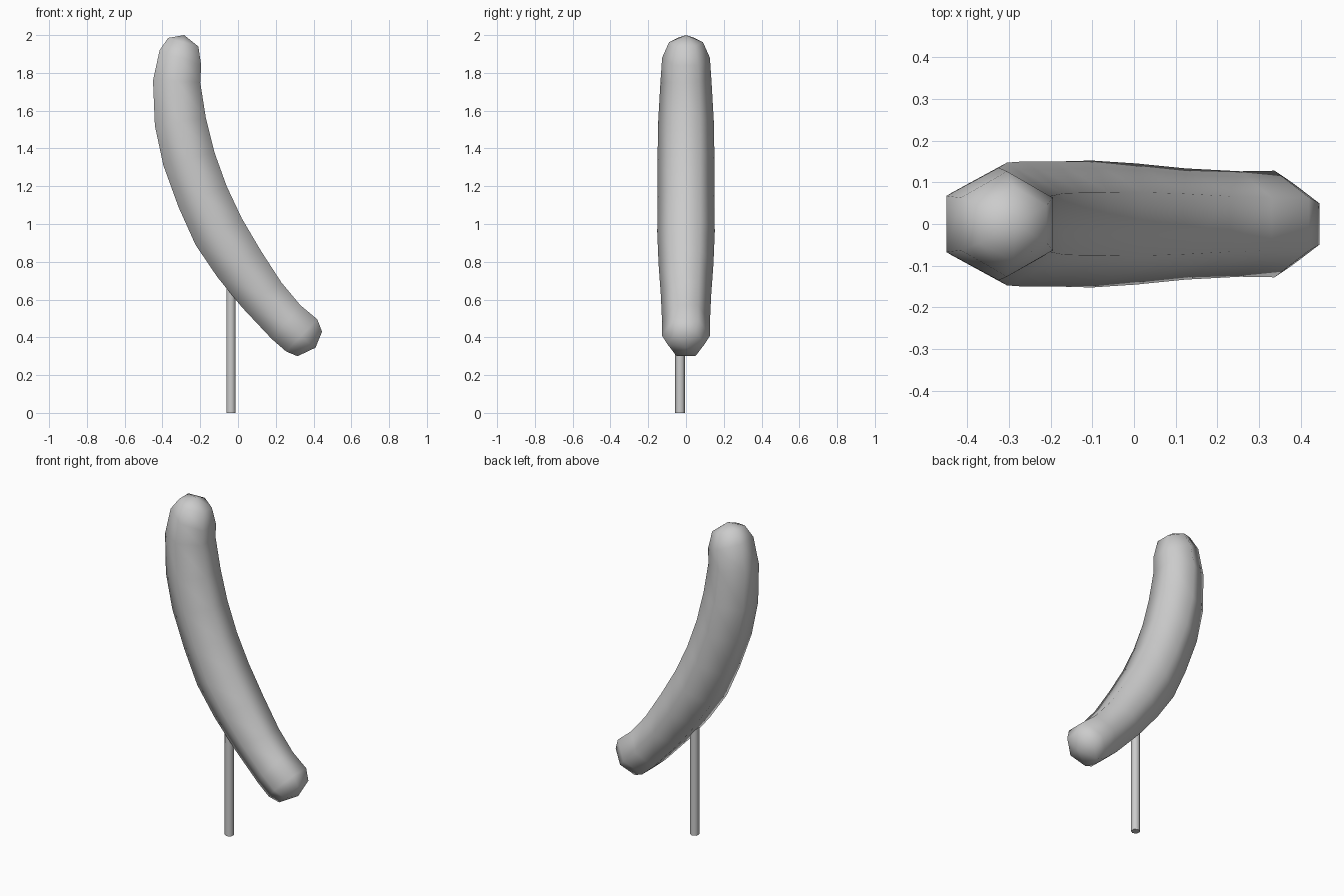
import bpy, bmesh, math
from mathutils import Vector

default = bpy.data.objects.get("Cube")
if default:
    bpy.data.objects.remove(default, do_unlink=True)

grey = bpy.data.materials.new("plain grey")
grey.use_nodes = True
colour = (0.6, 0.6, 0.6, 1)
grey.diffuse_color = colour
grey.node_tree.nodes["Principled BSDF"].inputs["Base Color"].default_value = colour

SIDES = 6


def finish(name, bm):
    """Turn a bmesh into a smooth shaded grey object."""
    bmesh.ops.recalc_face_normals(bm, faces=bm.faces)
    mesh = bpy.data.meshes.new(name)
    bm.to_mesh(mesh)
    bm.free()
    mesh.materials.append(grey)
    mesh.shade_smooth()
    obj = bpy.data.objects.new(name, mesh)
    bpy.context.scene.collection.objects.link(obj)
    return obj


def sausage(name, top, rings, bottom):
    """Loft six-sided rings, each spanning from its outer to its inner edge."""
    bm = bmesh.new()
    loops = []
    for ox, oz, ix, iz in rings:
        outer, inner = Vector((ox, 0, oz)), Vector((ix, 0, iz))
        centre, span = (outer + inner) / 2, inner - outer
        radius = span.length * 0.54
        loop = []
        for i in range(SIDES):
            angle = math.tau * (i + 0.5) / SIDES
            across = span / math.sqrt(3) * math.cos(angle)
            along = Vector((0, radius * math.sin(angle), 0))
            loop.append(bm.verts.new(centre + across + along))
        loops.append(loop)
    for a, b in zip(loops, loops[1:]):
        for i in range(SIDES):
            j = (i + 1) % SIDES
            bm.faces.new((a[i], a[j], b[j], b[i]))
    # Pointed ends
    for loop, tip in ((loops[0], top), (loops[-1], bottom)):
        pole = bm.verts.new((tip[0], 0, tip[1]))
        for i in range(SIDES):
            bm.faces.new((loop[i], loop[(i + 1) % SIDES], pole))
    return finish(name, bm)


# Curved body: outer x, z then inner x, z for each ring
body_rings = [
    (-0.37, 1.985, -0.21, 1.94),
    (-0.415, 1.92, -0.195, 1.84),
    (-0.45, 1.76, -0.2, 1.75),
    (-0.44, 1.52, -0.17, 1.56),
    (-0.395, 1.31, -0.125, 1.38),
    (-0.315, 1.09, -0.06, 1.2),
    (-0.225, 0.89, 0.02, 1.03),
    (-0.11, 0.72, 0.12, 0.86),
    (0.02, 0.56, 0.23, 0.69),
    (0.18, 0.39, 0.33, 0.57),
    (0.255, 0.325, 0.42, 0.495),
    (0.315, 0.3, 0.445, 0.43),
]
sausage("sausage_body", (-0.285, 2.0), body_rings, (0.41, 0.345))

# Thin stick running up into the body
bm = bmesh.new()
bmesh.ops.create_cone(bm, cap_ends=True, segments=SIDES, radius1=0.0265,
                      radius2=0.0265, depth=0.8)
bmesh.ops.translate(bm, verts=bm.verts, vec=(-0.037, -0.031, 0.4))
stick = finish("stick", bm)
for polygon in stick.data.polygons:
    polygon.use_smooth = abs(polygon.normal.z) < 0.5
